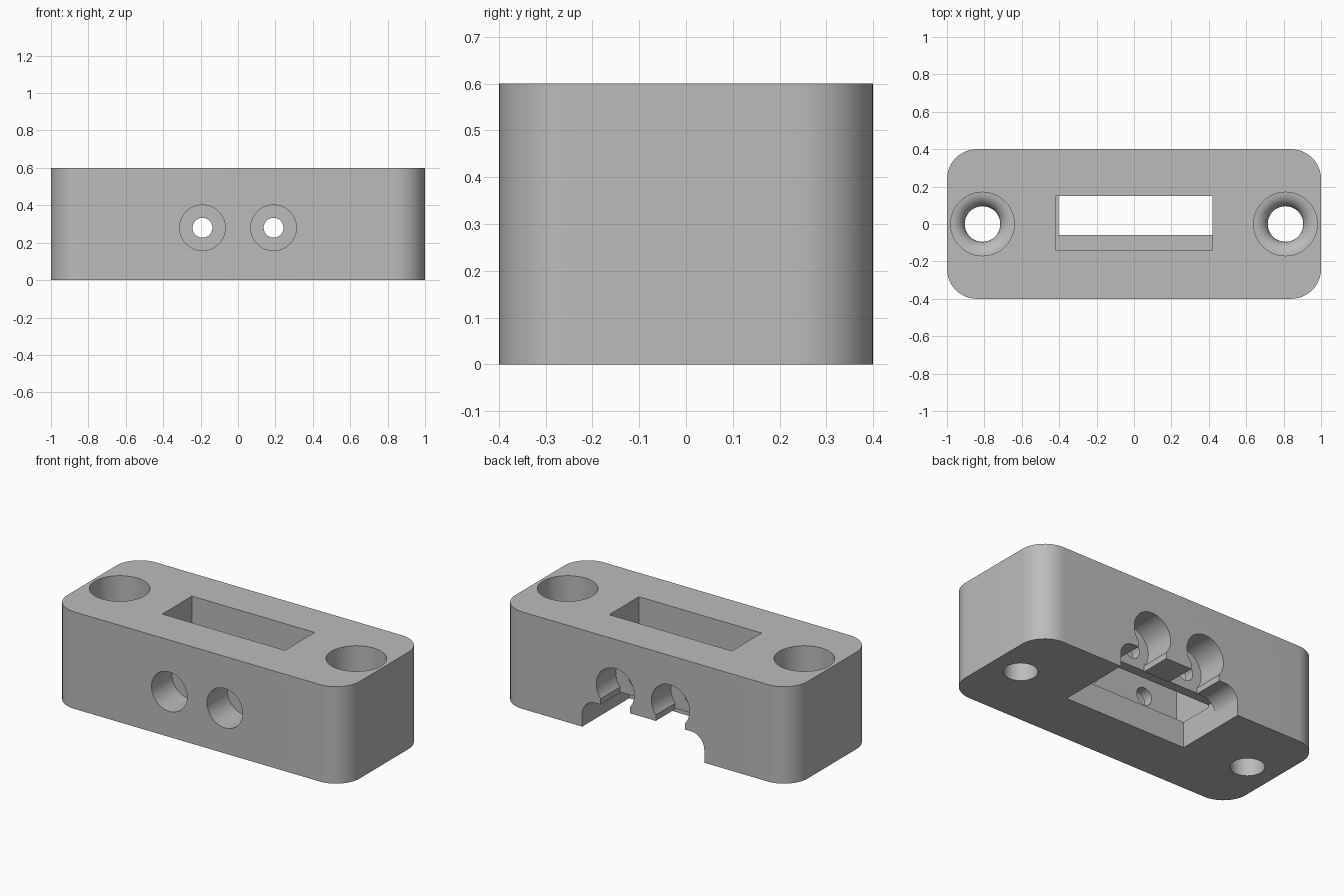
import bpy, bmesh, math
from mathutils import Vector

if "Cube" in bpy.data.objects:
    bpy.data.objects.remove(bpy.data.objects["Cube"], do_unlink=True)

grey = bpy.data.materials.new("plain_grey")
grey.use_nodes = True
colour = (0.5, 0.5, 0.5, 1)
grey.diffuse_color = colour
grey.node_tree.nodes["Principled BSDF"].inputs["Base Color"].default_value = colour


def arc(cx, cy, r, start, end, n):
    """Points along an arc, angles in degrees."""
    steps = [math.radians(start + (end - start) * i / n) for i in range(n + 1)]
    return [(cx + r * math.cos(a), cy + r * math.sin(a)) for a in steps]


def finish(name, bm):
    bmesh.ops.recalc_face_normals(bm, faces=bm.faces)
    mesh = bpy.data.meshes.new(name)
    bm.to_mesh(mesh)
    bm.free()
    mesh.materials.append(grey)
    ob = bpy.data.objects.new(name, mesh)
    bpy.context.collection.objects.link(ob)
    return ob


def prism(name, outline, axis, low, high):
    """Extrude an outline along z (outline in x, y) or y (outline in x, z)."""
    bm = bmesh.new()
    place = (lambda u, v: (u, v, low)) if axis == "z" else (lambda u, v: (u, low, v))
    face = bm.faces.new([bm.verts.new(place(u, v)) for u, v in outline])
    step = Vector((0, 0, high - low)) if axis == "z" else Vector((0, high - low, 0))
    grown = bmesh.ops.extrude_face_region(bm, geom=[face], use_keep_orig=True)
    moved = [g for g in grown["geom"] if isinstance(g, bmesh.types.BMVert)]
    bmesh.ops.translate(bm, verts=moved, vec=step)
    return finish(name, bm)


def box(name, x0, x1, y0, y1, z0, z1):
    return prism(name, [(x0, y0), (x1, y0), (x1, y1), (x0, y1)], "z", z0, z1)


def bore(name, x, z, r, y0, y1):
    return prism(name, arc(x, z, r, 0, 360, 48)[:-1], "y", y0, y1)


def lathe(name, x, profile, n=64):
    """Solid of revolution about a vertical axis from (radius, z) pairs."""
    bm = bmesh.new()
    rings = [[bm.verts.new((x + r * math.cos(math.tau * i / n),
                            r * math.sin(math.tau * i / n), z)) for i in range(n)]
             for r, z in profile]
    for a, b in zip(rings, rings[1:]):
        for i in range(n):
            j = (i + 1) % n
            bm.faces.new((a[i], a[j], b[j], b[i]))
    bm.faces.new(rings[0])
    bm.faces.new(rings[-1])
    return finish(name, bm)


def cut(body, cutter):
    mod = body.modifiers.new("cut", "BOOLEAN")
    mod.operation = "DIFFERENCE"
    mod.solver = "EXACT"
    mod.object = cutter
    bpy.context.view_layer.objects.active = body
    bpy.ops.object.modifier_apply(modifier=mod.name)
    bpy.data.objects.remove(cutter, do_unlink=True)


# Block with rounded vertical corners
outline = []
for k, (sx, sy) in enumerate([(1, 1), (-1, 1), (-1, -1), (1, -1)]):
    outline += arc(sx * 0.84, sy * 0.24, 0.16, 90 * k, 90 * k + 90, 12)
body = prism("mounting_block", outline, "z", 0, 0.6)

# Screw holes: counterbore with a rounded lip into the shank hole
lip = arc(0.17, 0.225, 0.075, 180, 90, 8)
for side in (-1, 1):
    cut(body, lathe("screw_hole", side * 0.81, [(0.095, -0.1)] + lip + [(0.17, 0.7)]))

# Slot from the top, with a ledge along its front
cut(body, box("top_slot", -0.42, 0.42, -0.14, 0.15, 0.16, 0.7))
cut(body, box("bottom_pocket", -0.405, 0.43, -0.06, 0.21, -0.1, 0.175))

# Rear cable opening: round shoulders at the base, two keyhole bores above
mid, half = 0.0125, 0.4175
shoulders = ([(mid + half, -0.1)] + arc(mid + half - 0.09, 0.08, 0.09, 0, 90, 10)
             + arc(mid - half + 0.09, 0.08, 0.09, 90, 180, 10) + [(mid - half, -0.1)])
cut(body, prism("rear_opening", shoulders, "y", 0.2, 0.5))
for side in (-1, 1):
    x = 0.0155 + side * 0.1885
    keyhole = arc(x, 0.29, 0.13, -40, 220, 36) + [(x - 0.1, 0.1), (x + 0.1, 0.1)]
    cut(body, prism("rear_keyhole", keyhole, "y", 0.21, 0.5))

# Front bores and the narrow holes running right through
for side in (-1, 1):
    cut(body, bore("front_bore", side * 0.19, 0.28, 0.122, -0.5, -0.2))
    cut(body, bore("through_hole", side * 0.19, 0.28, 0.053, -0.3, 0.3))

bpy.ops.object.select_all(action="DESELECT")
body.select_set(True)
bpy.context.view_layer.objects.active = body
bpy.ops.object.shade_smooth_by_angle(angle=math.radians(30))
